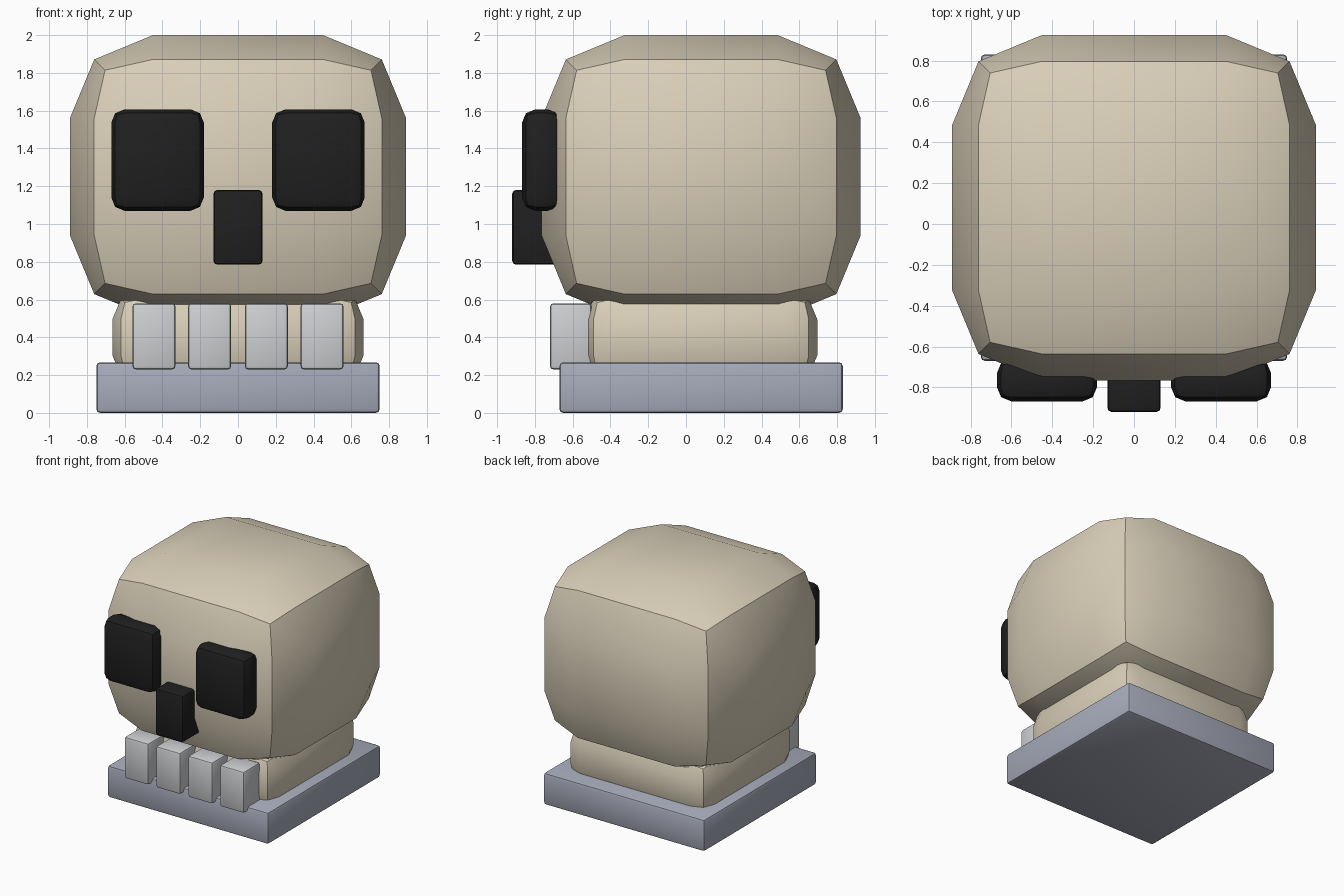
import bpy, bmesh, math
from mathutils import Vector

if "Cube" in bpy.data.objects:
    bpy.data.objects.remove(bpy.data.objects["Cube"])


def material(name, rgb):
    m = bpy.data.materials.new(name)
    m.diffuse_color = (*rgb, 1.0)
    m.use_nodes = True
    m.node_tree.nodes["Principled BSDF"].inputs["Base Color"].default_value = m.diffuse_color
    return m


BONE = material("bone beige", (0.70, 0.625, 0.485))
METAL = material("base grey", (0.39, 0.415, 0.50))
TOOTH = material("tooth grey", (0.62, 0.63, 0.65))
DARK = material("socket black", (0.014, 0.014, 0.014))


def rounded_box(name, lo, hi, radius, mat):
    """Box from corner lo to corner hi with two-segment rounded edges."""
    lo, hi = Vector(lo), Vector(hi)
    centre, size = (lo + hi) / 2, hi - lo
    bm = bmesh.new()
    bmesh.ops.create_cube(bm, size=1)
    bmesh.ops.scale(bm, vec=size, verts=bm.verts)
    bmesh.ops.bevel(bm, geom=bm.edges[:], offset=radius, segments=2,
                    profile=0.5, affect='EDGES', clamp_overlap=True)
    for f in bm.faces:
        f.smooth = True
    mesh = bpy.data.meshes.new(name)
    bm.to_mesh(mesh)
    bm.free()
    mesh.set_sharp_from_angle(angle=math.radians(35))
    mesh.materials.append(mat)
    ob = bpy.data.objects.new(name, mesh)
    ob.location = centre
    bpy.context.collection.objects.link(ob)
    return ob


# Skull bulk and jaw
rounded_box("cranium", (-0.89, -0.765, 0.50), (0.89, 0.925, 2.00), 0.44, BONE)
rounded_box("jaw", (-0.665, -0.535, 0.15), (0.665, 0.695, 0.65), 0.155, BONE)

# Plinth
rounded_box("base", (-0.75, -0.67, 0.0), (0.75, 0.83, 0.268), 0.02, METAL)

# Nose opening
rounded_box("nose", (-0.13, -0.92, 0.785), (0.13, -0.65, 1.18), 0.02, DARK)

# Eye sockets, one each side
for side, s in (("left", -1), ("right", 1)):
    x = s * 0.426
    rounded_box("eye_socket_" + side, (x - 0.245, -0.868, 1.07),
                (x + 0.245, -0.66, 1.607), 0.07, DARK)

# Row of four teeth
for i, x in enumerate((-0.445, -0.15, 0.15, 0.445)):
    rounded_box(f"tooth_{i + 1}", (x - 0.114, -0.72, 0.23),
                (x + 0.114, -0.50, 0.58), 0.018, TOOTH)
